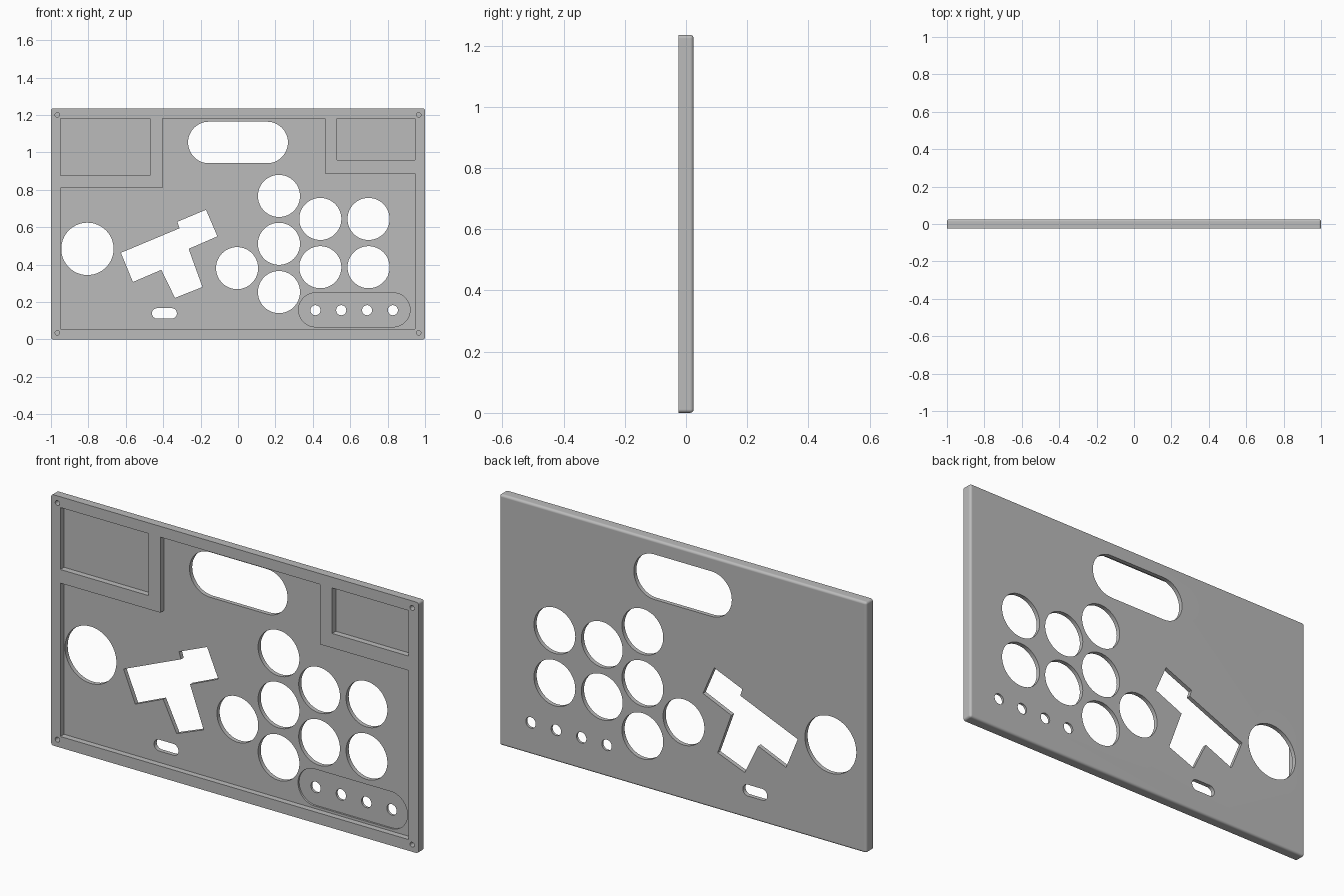
import bpy, bmesh
from math import cos, sin, pi, radians

if "Cube" in bpy.data.objects:
    bpy.data.objects.remove(bpy.data.objects["Cube"], do_unlink=True)

FRONT, BACK, HEIGHT = -0.025, 0.025, 1.235
FLOOR = 0.004          # depth of the main pockets
PAD_FLOOR = 0.013      # depth of the small-button recess

grey = bpy.data.materials.new("plastic grey")
grey.use_nodes = True
grey.diffuse_color = (0.5, 0.5, 0.5, 1)
grey.node_tree.nodes["Principled BSDF"].inputs["Base Color"].default_value = (0.5, 0.5, 0.5, 1)


# Outlines in the x-z plane
def rect(x0, z0, x1, z1):
    return [(x0, z0), (x1, z0), (x1, z1), (x0, z1)]


def circle(x, z, r, n=64):
    return [(x + r * cos(2 * pi * i / n), z + r * sin(2 * pi * i / n)) for i in range(n)]


def slot(x0, x1, z, r, n=24):
    right = [(x1 - r + r * cos(a), z + r * sin(a)) for a in (-pi / 2 + pi * i / n for i in range(n + 1))]
    left = [(x0 + r + r * cos(a), z + r * sin(a)) for a in (pi / 2 + pi * i / n for i in range(n + 1))]
    return right + left


def prisms(name, outlines, y0, y1):
    """Extrude closed outlines from y0 to y1 into one object."""
    bm = bmesh.new()
    for pts in outlines:
        face = bm.faces.new([bm.verts.new((x, y0, z)) for x, z in pts])
        out = bmesh.ops.extrude_face_region(bm, geom=[face])
        moved = [v for v in out["geom"] if isinstance(v, bmesh.types.BMVert)]
        bmesh.ops.translate(bm, verts=moved, vec=(0, y1 - y0, 0))
    bmesh.ops.recalc_face_normals(bm, faces=bm.faces)
    mesh = bpy.data.meshes.new(name)
    bm.to_mesh(mesh)
    bm.free()
    obj = bpy.data.objects.new(name, mesh)
    bpy.context.collection.objects.link(obj)
    return obj


def cut(obj, outlines, depth):
    """Cut outlines into the plate from the front down to depth."""
    tool = prisms("cutter", outlines, FRONT - 0.05, depth)
    tool.hide_render = True
    mod = obj.modifiers.new("cut", "BOOLEAN")
    mod.operation, mod.solver, mod.object = "DIFFERENCE", "EXACT", tool
    bpy.context.view_layer.update()
    result = bpy.data.meshes.new_from_object(obj.evaluated_get(bpy.context.evaluated_depsgraph_get()))
    obj.modifiers.clear()
    obj.data = result
    bpy.data.objects.remove(tool, do_unlink=True)


# Plate with rounded corners and rounded back edges
plate = prisms("panel_plate", [rect(-1, 0, 1, HEIGHT)], FRONT, BACK)
plate.data.materials.append(grey)
bm = bmesh.new()
bm.from_mesh(plate.data)
edges = [e for e in bm.edges if max(v.co.y for v in e.verts) > 0]
bmesh.ops.bevel(bm, geom=edges, offset=0.012, segments=4, profile=0.5, affect="EDGES")
bm.to_mesh(plate.data)
bm.free()

# Pockets: stepped main area and two corner compartments
main_area = [(-0.95, 0.055), (0.947, 0.055), (0.947, 0.887), (0.465, 0.887),
             (0.465, 1.182), (-0.405, 1.182), (-0.405, 0.81), (-0.95, 0.81)]
cut(plate, [main_area, rect(-0.95, 0.877, -0.47, 1.182), rect(0.53, 0.958, 0.947, 1.182)], FLOOR)

# Blind screw holes in the corners
cut(plate, [circle(x, z, 0.012, 24) for x in (-0.966, 0.966) for z in (0.035, HEIGHT - 0.035)], 0.005)

# Recess around the small buttons
cut(plate, [slot(0.324, 0.92, 0.158, 0.091)], PAD_FLOOR)

# Through openings: display window, stick, buttons, slanted bracket, slot
bracket = [(-0.626, 0.463), (-0.313, 0.594), (-0.324, 0.629), (-0.171, 0.693), (-0.11, 0.551),
           (-0.264, 0.484), (-0.19, 0.28), (-0.337, 0.222), (-0.41, 0.372), (-0.562, 0.307)]
buttons = [(-0.005, 0.381)] + [(0.219, z) for z in (0.253, 0.511, 0.767)]
buttons += [(x, z) for x in (0.44, 0.698) for z in (0.386, 0.644)]
holes = [slot(-0.267, 0.267, 1.053, 0.111), circle(-0.805, 0.484, 0.14), bracket,
         slot(-0.46, -0.327, 0.139, 0.028)]
holes += [circle(x, z, 0.1125) for x, z in buttons]
holes += [circle(0.414 + 0.138 * i, 0.156, 0.027, 32) for i in range(4)]
cut(plate, holes, BACK + 0.05)

# Smooth rounds, crisp edges
bpy.ops.object.select_all(action="DESELECT")
plate.select_set(True)
bpy.context.view_layer.objects.active = plate
bpy.ops.object.shade_smooth_by_angle(angle=radians(30))
weighted = plate.modifiers.new("weighted normals", "WEIGHTED_NORMAL")
weighted.keep_sharp = True
